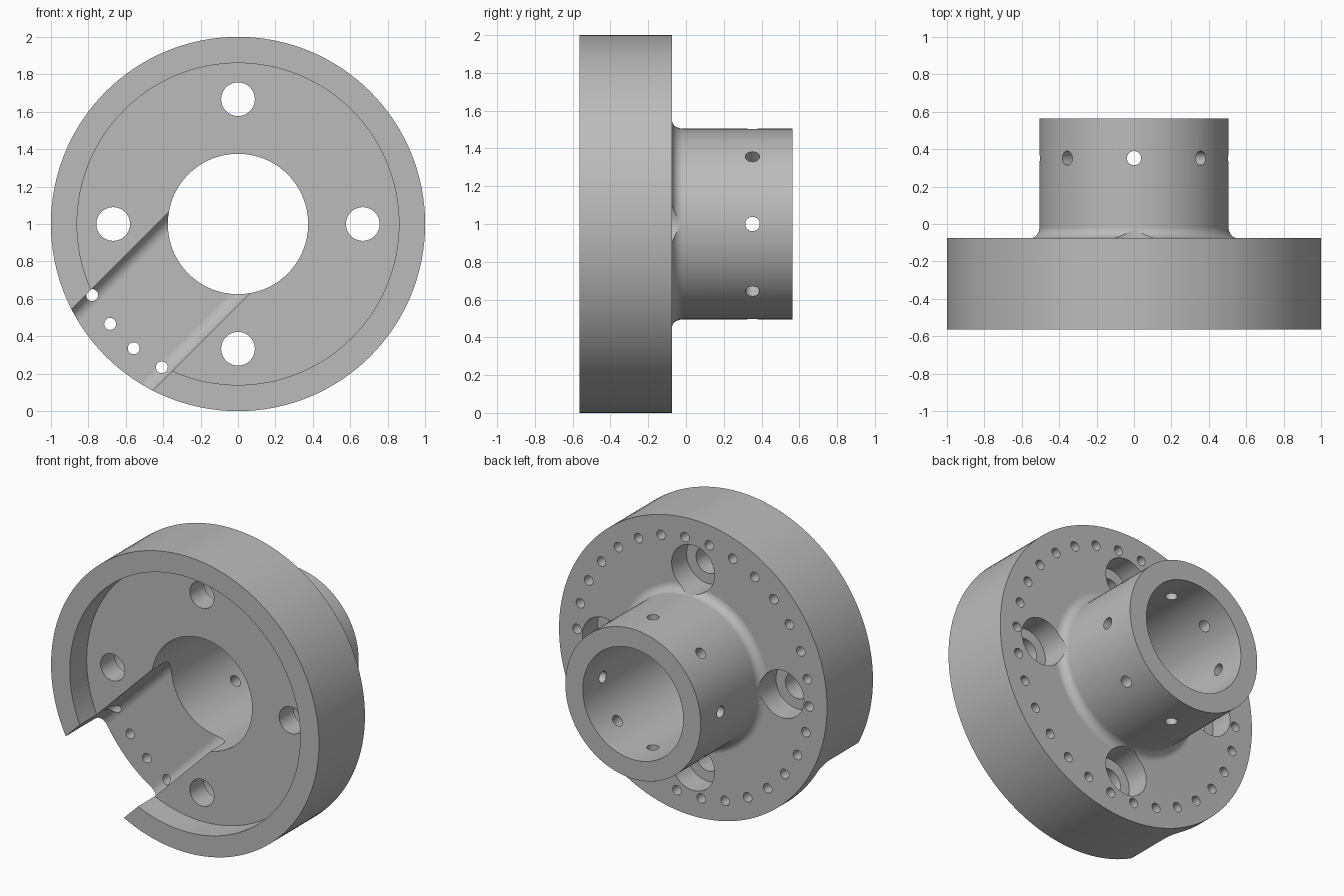
import bpy, bmesh
from math import radians, cos, sin, pi
from mathutils import Matrix, Vector

cube = bpy.data.objects.get("Cube")
if cube:
    bpy.data.objects.remove(cube, do_unlink=True)

# Main dimensions; the part turns about the y axis
FRONT, BACK, END = -0.565, -0.075, 0.565
RECESS = FRONT + 0.18
SLOT_FLOOR = -0.175
BORE, HUB, FILLET = 0.375, 0.505, 0.058


def arc(cx, cy, r, start, stop, steps=8):
    angles = [radians(start + (stop - start) * i / steps) for i in range(steps + 1)]
    return [(cx + r * cos(a), cy + r * sin(a)) for a in angles]


def lathe(bm, profile, matrix=Matrix(), segments=32, closed=False):
    """Turn a (radius, y) profile about y, then place it."""
    part = bmesh.new()
    verts = [part.verts.new((r, y, 0)) for r, y in profile]
    edges = [part.edges.new(pair) for pair in zip(verts, verts[1:])]
    if closed:
        edges.append(part.edges.new((verts[-1], verts[0])))
    bmesh.ops.spin(part, geom=verts + edges, cent=(0, 0, 0), axis=(0, 1, 0),
                   angle=2 * pi, steps=segments, use_duplicate=False)
    bmesh.ops.remove_doubles(part, verts=part.verts, dist=1e-5)
    bmesh.ops.recalc_face_normals(part, faces=part.faces)
    part.transform(matrix)
    mesh = bpy.data.meshes.new("turned_piece")
    part.to_mesh(mesh)
    part.free()
    bm.from_mesh(mesh)
    bpy.data.meshes.remove(mesh)


def rod(r, y0, y1):
    return [(0, y0), (r, y0), (r, y1), (0, y1)]


def around(degrees, radius=0.0):
    """Placement at an angle around the y axis, counted from +x to +z."""
    return Matrix.Rotation(-radians(degrees), 4, 'Y') @ Matrix.Translation((radius, 0, 0))


def make_object(name, bm):
    mesh = bpy.data.meshes.new(name)
    bm.to_mesh(mesh)
    bm.free()
    ob = bpy.data.objects.new(name, mesh)
    bpy.context.collection.objects.link(ob)
    ob.location.z = 1
    return ob


# Flange, recess and hub turned in one profile
body = bmesh.new()
profile = [(BORE, RECESS), (0.86, RECESS), (0.86, FRONT), (1, FRONT), (1, BACK)]
profile += arc(HUB + FILLET, BACK + FILLET, FILLET, 270, 180)
profile += [(HUB, END), (BORE, END)]
lathe(body, profile, segments=128, closed=True)
flange = make_object("flanged_hub", body)

# Diagonal slot with rounded floor corners
slot = bmesh.new()
f, half = 0.075, 0.307
section = [(half, FRONT - 0.1)] + arc(half - f, SLOT_FLOOR - f, f, 0, 90)
section += [(-w, y) for w, y in reversed(section)]
face = slot.faces.new([slot.verts.new((0, y, w)) for w, y in section])
grown = bmesh.ops.extrude_face_region(slot, geom=[face])["geom"]
bmesh.ops.translate(slot, vec=Vector((1.2, 0, 0)),
                    verts=[g for g in grown if isinstance(g, bmesh.types.BMVert)])
bmesh.ops.recalc_face_normals(slot, faces=slot.faces)
slot.transform(around(225))

# Four stepped bolt holes
bolts = bmesh.new()
step = BACK - 0.16
for i in range(4):
    lathe(bolts, [(0, FRONT - 0.1), (0.09, FRONT - 0.1), (0.09, step),
                  (0.16, step), (0.16, 0), (0, 0)], around(90 * i, 0.667), 48)

# Ring of small blind holes
ring = bmesh.new()
for i in range(30):
    lathe(ring, rod(0.032, BACK - 0.2, 0), around(2 + 12 * i, 0.867), 20)

# Radial holes through the hub wall
radial = bmesh.new()
lay_out = Matrix.Translation((0, 0.352, 0)) @ Matrix.Rotation(-pi / 2, 4, 'Z')
for i in range(8):
    lathe(radial, rod(0.038, 0.3, 0.6), around(45 * i) @ lay_out, 20)

# Cut everything and drop the cutters
cutters = []
for name, bm in (("slot_cutter", slot), ("bolt_cutter", bolts),
                 ("ring_cutter", ring), ("radial_cutter", radial)):
    cutter = make_object(name, bm)
    cutter.hide_render = True
    cutters.append(cutter)
    mod = flange.modifiers.new(name, 'BOOLEAN')
    mod.operation, mod.solver, mod.object = 'DIFFERENCE', 'EXACT', cutter
bpy.context.view_layer.update()
graph = bpy.context.evaluated_depsgraph_get()
result = bpy.data.meshes.new_from_object(flange.evaluated_get(graph))
flange.modifiers.clear()
flange.data = result
result.name = "flanged_hub"
for cutter in cutters:
    bpy.data.objects.remove(cutter, do_unlink=True)

# Plain grey metal
grey = bpy.data.materials.new("plain_grey")
grey.use_nodes = True
colour = (0.5, 0.5, 0.5, 1)
grey.diffuse_color = colour
grey.node_tree.nodes["Principled BSDF"].inputs["Base Color"].default_value = colour
result.materials.clear()
result.materials.append(grey)

# Smooth curved walls, crisp rims
bpy.ops.object.select_all(action='DESELECT')
flange.select_set(True)
bpy.context.view_layer.objects.active = flange
bpy.ops.object.shade_smooth_by_angle(angle=radians(30))
weighted = flange.modifiers.new("even_shading", 'WEIGHTED_NORMAL')
weighted.keep_sharp = True
